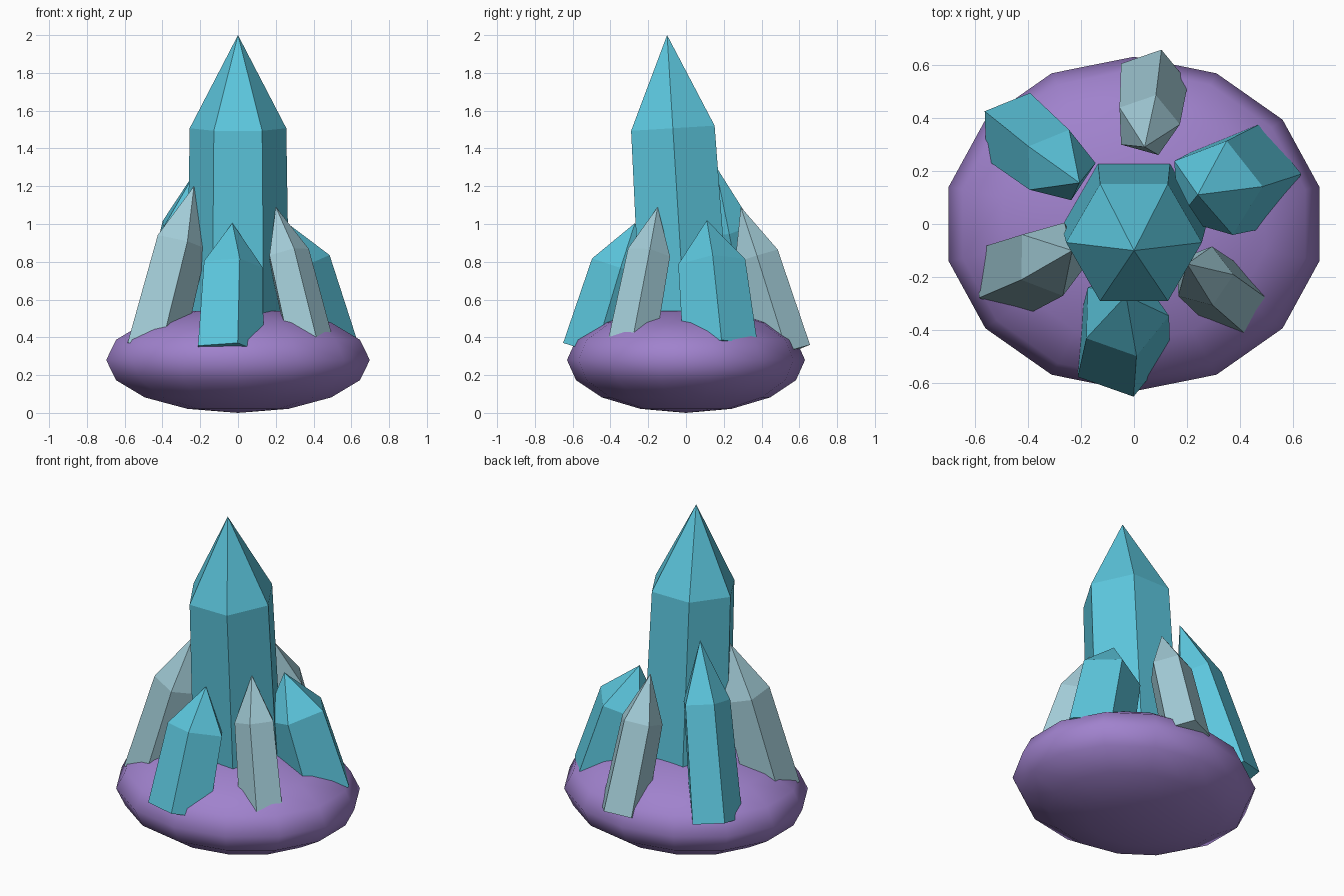
import bpy
import bmesh
from math import cos, sin, pi, radians
from mathutils import Vector

default = bpy.data.objects.get("Cube")
if default:
    bpy.data.objects.remove(default, do_unlink=True)


def material(name, rgb):
    mat = bpy.data.materials.new(name)
    mat.use_nodes = True
    color = (*rgb, 1.0)
    mat.diffuse_color = color
    shader = mat.node_tree.nodes["Principled BSDF"]
    shader.inputs["Base Color"].default_value = color
    shader.inputs["Roughness"].default_value = 0.7
    return mat


teal = material("teal crystal", (0.107, 0.565, 0.723))
pale = material("pale grey blue crystal", (0.36, 0.597, 0.672))
purple = material("purple rock", (0.352, 0.223, 0.61))


def loft(name, rings, top, mat, bottom=None, smooth=False):
    """Skin stacked rings, close the foot flat or to a point, and end in a tip."""
    bm = bmesh.new()
    rows = [[bm.verts.new(p) for p in ring] for ring in rings]
    n = len(rows[0])
    for low, high in zip(rows, rows[1:]):
        for i in range(n):
            j = (i + 1) % n
            bm.faces.new((low[i], low[j], high[j], high[i]))
    tip = bm.verts.new(top)
    foot = bm.verts.new(bottom) if bottom else None
    for i in range(n):
        j = (i + 1) % n
        bm.faces.new((rows[-1][i], rows[-1][j], tip))
        if foot:
            bm.faces.new((rows[0][j], rows[0][i], foot))
    if not foot:
        bm.faces.new(rows[0][::-1])
    bmesh.ops.recalc_face_normals(bm, faces=bm.faces)
    for face in bm.faces:
        face.smooth = smooth
    mesh = bpy.data.meshes.new(name)
    bm.to_mesh(mesh)
    bm.free()
    mesh.materials.append(mat)
    obj = bpy.data.objects.new(name, mesh)
    bpy.context.scene.collection.objects.link(obj)
    return obj


def crystal(name, base, tip, sides, radius, turn, mat, shoulder=0.66, taper=0.9):
    """Leaning prism with a pointed end; turn is the heading of one corner."""
    base, tip = Vector(base), Vector(tip)
    lean = Vector((0, 0, 1)).rotation_difference(tip - base)

    def ring(center, r):
        angles = [radians(turn) + 2 * pi * i / sides for i in range(sides)]
        return [center + lean @ Vector((r * cos(a), r * sin(a), 0)) for a in angles]

    rings = [ring(base, radius), ring(base.lerp(tip, shoulder), radius * taper)]
    return loft(name, rings, tip, mat)


# Rounded rock base: a squashed sphere with a corner on the y axis
SEGMENTS, BANDS = 14, 8
RX, RY, RZ = 0.716, 0.63, 0.28
rock_rings = []
for k in range(1, BANDS):
    lat = -pi / 2 + pi * k / BANDS
    rock_rings.append([
        (RX * cos(lat) * sin(2 * pi * i / SEGMENTS),
         RY * cos(lat) * cos(2 * pi * i / SEGMENTS),
         RZ + RZ * sin(lat)) for i in range(SEGMENTS)])
loft("rock_base", rock_rings, (0, 0, 2 * RZ), purple, bottom=(0, 0, 0), smooth=True)

# Tall central crystal
crystal("main_crystal", (0, 0.005, 0.3), (0, -0.1, 2.0), 6, 0.275, 0, teal,
        shoulder=0.71, taper=0.93)

# Ring of smaller crystals leaning inward
crystal("front_crystal", (-0.055, -0.475, 0.32), (-0.03, -0.27, 1.005), 5, 0.19, -74, teal)
crystal("front_left_crystal", (0.375, -0.29, 0.36), (0.2, -0.15, 1.09), 5, 0.132, 2, pale)
crystal("left_crystal", (0.43, 0.18, 0.33), (0.24, 0.11, 1.02), 5, 0.208, 3, teal)
crystal("back_crystal", (0.066, 0.53, 0.32), (0.04, 0.29, 1.09), 5, 0.138, 74, pale)
crystal("back_right_crystal", (-0.435, 0.343, 0.33), (-0.205, 0.155, 1.31), 5, 0.158, 147, teal)
crystal("right_crystal", (-0.455, -0.19, 0.33), (-0.233, -0.1, 1.2), 5, 0.162, 214, pale)
